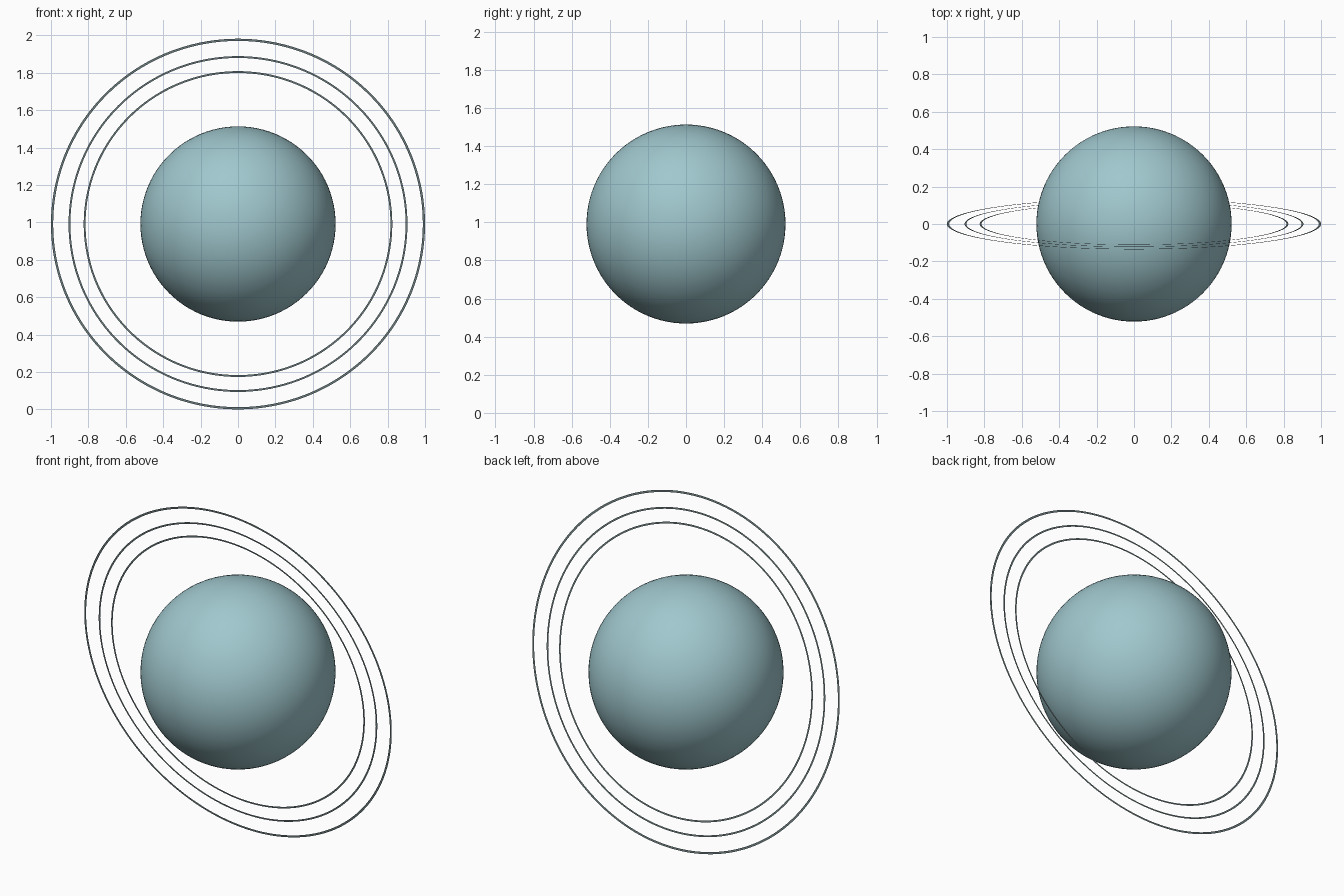
import bpy, bmesh, math

if "Cube" in bpy.data.objects:
    bpy.data.objects.remove(bpy.data.objects["Cube"])

TILT = math.radians(97.77)      # rings stand almost upright, leaning to the front
CENTRE = (0, 0, math.sin(TILT))  # lowest ring edge touches z = 0


def material(name, rgb):
    m = bpy.data.materials.new(name)
    m.diffuse_color = (*rgb, 1)
    m.use_nodes = True
    m.node_tree.nodes["Principled BSDF"].inputs["Base Color"].default_value = m.diffuse_color
    return m


def add_object(name, bm, mat):
    mesh = bpy.data.meshes.new(name)
    bm.to_mesh(mesh)
    bm.free()
    mesh.materials.append(mat)
    ob = bpy.data.objects.new(name, mesh)
    ob.location = CENTRE
    ob.rotation_euler = (TILT, 0, 0)
    bpy.context.collection.objects.link(ob)
    return ob


def flat_ring(name, inner, outer, mat, n=256):
    # paper-thin flat band around the planet
    bm = bmesh.new()
    loops = [[bm.verts.new((r * math.cos(2 * math.pi * i / n),
                            r * math.sin(2 * math.pi * i / n), 0))
              for i in range(n)] for r in (inner, outer)]
    a, b = loops
    for i in range(n):
        j = (i + 1) % n
        bm.faces.new((a[i], b[i], b[j], a[j]))
    return add_object(name, bm, mat)


planet_blue = material("pale_cyan", (0.35, 0.575, 0.615))
ring_grey = material("ring_grey", (0.16, 0.22, 0.23))

# planet globe
bm = bmesh.new()
bmesh.ops.create_uvsphere(bm, u_segments=96, v_segments=48, radius=0.522)
for f in bm.faces:
    f.smooth = True
add_object("planet", bm, planet_blue)

# three thin rings
flat_ring("inner_ring", 0.815, 0.825, ring_grey)
flat_ring("middle_ring", 0.896, 0.906, ring_grey)
flat_ring("outer_ring", 0.988, 1.0, ring_grey)
